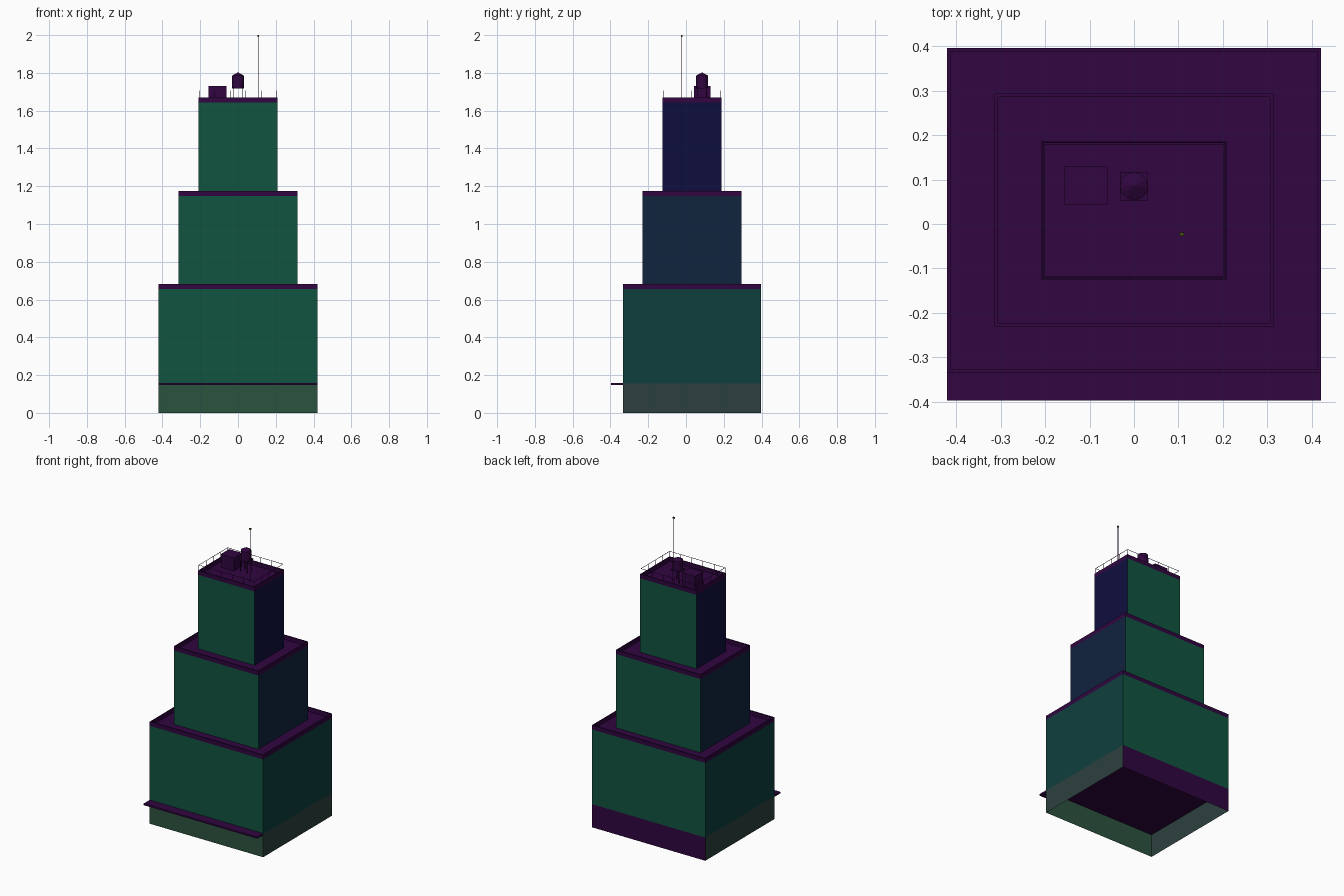
import bpy, bmesh, math
from mathutils import Vector

if "Cube" in bpy.data.objects:
    bpy.data.objects.remove(bpy.data.objects["Cube"])

CY = 0.031  # tower centre in y


def mat(name, r, g, b):
    m = bpy.data.materials.new(name)
    m.diffuse_color = [(c / 255) ** 2.2 for c in (r, g, b)] + [1]
    m.use_nodes = True
    m.node_tree.nodes["Principled BSDF"].inputs["Base Color"].default_value = m.diffuse_color
    return m


TRIM = mat("dark_trim", 52, 14, 66)
FRONT = mat("front_wall", 23, 84, 65)
SIDES = [mat("lower_side", 22, 64, 64), mat("middle_side", 23, 40, 64), mat("upper_side", 22, 22, 64)]
GROUND_FRONT = mat("ground_front", 48, 84, 65)
GROUND_SIDE = mat("ground_side", 48, 66, 64)
TIP = mat("mast_tip", 70, 80, 25)


def finish(name, bm, mats):
    me = bpy.data.meshes.new(name)
    bm.to_mesh(me)
    bm.free()
    for m in mats:
        me.materials.append(m)
    ob = bpy.data.objects.new(name, me)
    bpy.context.collection.objects.link(ob)
    return ob


def add_box(bm, lo, hi):
    lo, hi = Vector(lo), Vector(hi)
    vs = bmesh.ops.create_cube(bm, size=1)["verts"]
    for v in vs:
        v.co = Vector([(lo[i] + hi[i]) / 2 + v.co[i] * (hi[i] - lo[i]) for i in range(3)])
    return vs


def box(name, lo, hi, m=TRIM):
    bm = bmesh.new()
    add_box(bm, lo, hi)
    return finish(name, bm, [m])


def tier(name, hx, hy, z0, z1, mats, open_bottom=False):
    # mats: trim for top and bottom, front, side, back
    bm = bmesh.new()
    add_box(bm, (-hx, CY - hy, z0), (hx, CY + hy, z1))
    for f in bm.faces:
        n = f.normal
        f.normal_update()
        n = f.normal
        f.material_index = 1 if n.y < -.5 else 3 if n.y > .5 else 2 if abs(n.x) > .5 else 0
    if open_bottom:
        gone = [f for f in bm.faces if abs(f.normal.z) > .5]
        bmesh.ops.delete(bm, geom=gone, context='FACES_ONLY')
    return finish(name, bm, mats)


def parapet(name, hx, hy, z0, z1, t=0.008):
    bm = bmesh.new()
    rings = []
    for d, z in ((0, z0), (0, z1), (t, z1), (t, z0)):
        x, y = hx - d, hy - d
        rings.append([bm.verts.new((sx * x, CY + sy * y, z))
                      for sx, sy in ((-1, -1), (1, -1), (1, 1), (-1, 1))])
    for a, b in zip(rings, rings[1:]):
        for i in range(4):
            j = (i + 1) % 4
            bm.faces.new((a[i], a[j], b[j], b[i]))
    return finish(name, bm, [TRIM])


# open-bottomed ground floor and its front canopy
tier("ground_floor", 0.42, 0.365, 0, 0.155, [TRIM, GROUND_FRONT, GROUND_SIDE, TRIM], True)
box("canopy", (-0.42, -0.397, 0.148), (0.42, -0.334, 0.159))

# three stepped blocks with parapets
STEPS = [("lower", 0.42, 0.365, 0.155, 0.655),
         ("middle", 0.314, 0.262, 0.655, 1.148),
         ("upper", 0.209, 0.156, 1.148, 1.643)]
for (n, hx, hy, z0, z1), side in zip(STEPS, SIDES):
    tier(n + "_block", hx, hy, z0, z1, [TRIM, FRONT, side, FRONT])
    parapet(n + "_parapet", hx, hy, z1, z1 + 0.028)

# roof railing
ROOF, TOP, RAIL = 1.643, 1.671, 1.708
rx, ry, w = 0.205, 0.152, 0.001
bm = bmesh.new()
for s in (-1, 1):
    for i in range(6):
        x = -rx + 2 * rx * i / 5
        add_box(bm, (x - w, CY + s * ry - w, TOP), (x + w, CY + s * ry + w, RAIL))
    for i in range(1, 4):
        y = CY - ry + 2 * ry * i / 4
        add_box(bm, (s * rx - w, y - w, TOP), (s * rx + w, y + w, RAIL))
    add_box(bm, (-rx, CY + s * ry - w, RAIL - 2 * w), (rx, CY + s * ry + w, RAIL))
    add_box(bm, (s * rx - w, CY - ry, RAIL - 2 * w), (s * rx + w, CY + ry, RAIL))
finish("roof_railing", bm, [TRIM])

# stair house
box("stair_house", (-0.157, 0.043, ROOF), (-0.06, 0.13, 1.731))

# water tank on a four-legged stand
TY = 0.085
bm = bmesh.new()
for sx in (-1, 1):
    for sy in (-1, 1):
        x, y = sx * 0.025, TY + sy * 0.025
        add_box(bm, (x - .002, y - .002, ROOF), (x + .002, y + .002, 1.719))
add_box(bm, (-0.032, TY - 0.032, 1.717), (0.032, TY + 0.032, 1.723))
finish("tank_stand", bm, [TRIM])
for n, r2, z0, z1 in (("tank", 0.032, 1.723, 1.785), ("tank_roof", 0, 1.785, 1.803)):
    bpy.ops.mesh.primitive_cone_add(vertices=12, radius1=0.032, radius2=r2, depth=z1 - z0,
                                    location=(0, TY, (z0 + z1) / 2))
    ob = bpy.context.object
    ob.name = n
    ob.data.materials.append(TRIM)

# mast
MX, MY = 0.107, -0.023
box("mast", (MX - .002, MY - .002, ROOF), (MX + .002, MY + .002, 1.992))
box("mast_light", (MX - .005, MY - .004, 1.99), (MX + .005, MY + .004, 2.0), TIP)
